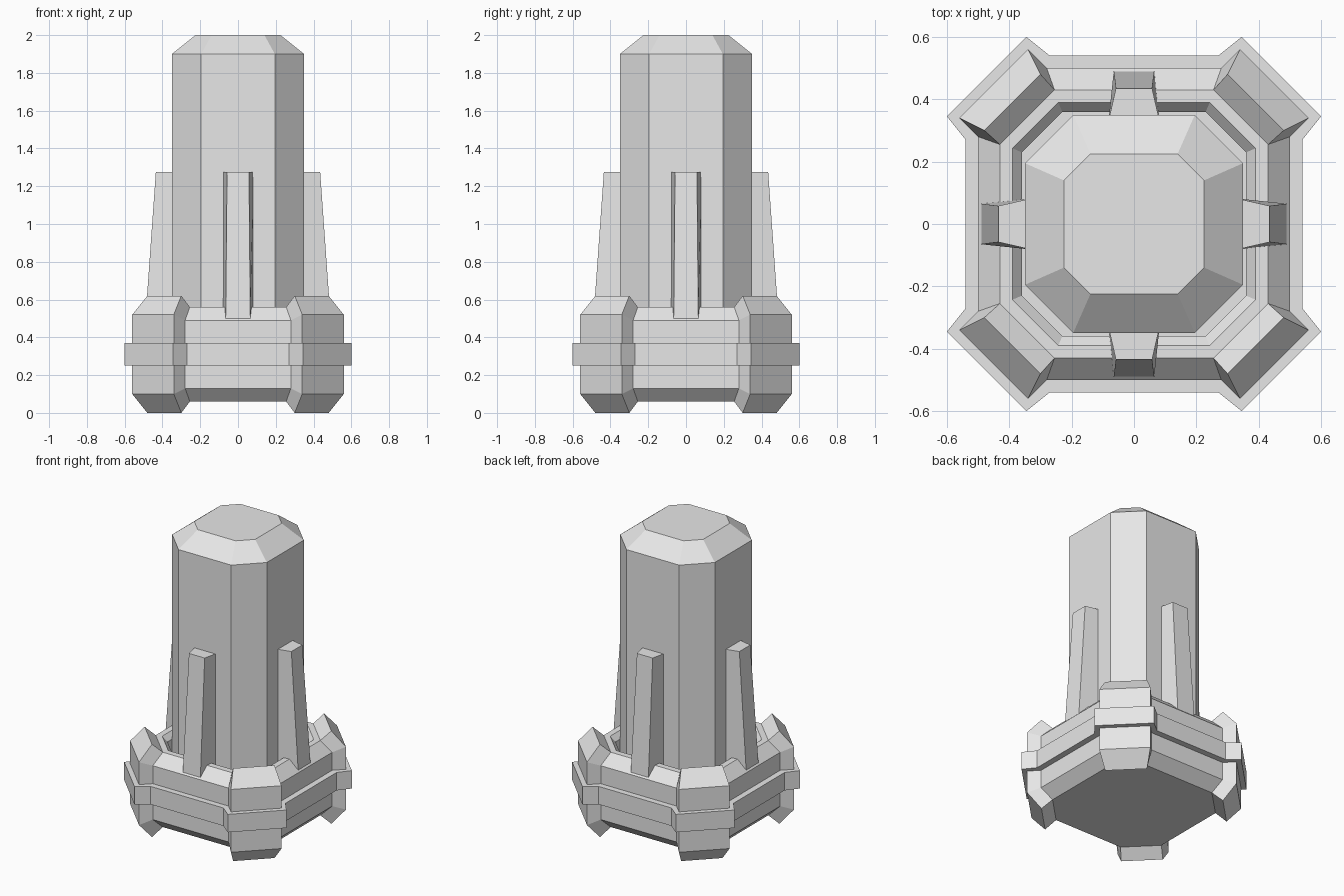
import bpy, bmesh
from math import pi
from mathutils import Matrix, Vector

cube = bpy.data.objects.get("Cube")
if cube:
    bpy.data.objects.remove(cube)

grey = bpy.data.materials.new("light grey")
grey.use_nodes = True
grey.diffuse_color = (0.8, 0.8, 0.8, 1)
grey.node_tree.nodes["Principled BSDF"].inputs["Base Color"].default_value = grey.diffuse_color


def loft(name, rings):
    """Skin closed rings of points from bottom to top and cap both ends."""
    bm = bmesh.new()
    loops = [[bm.verts.new(p) for p in ring] for ring in rings]
    n = len(loops[0])
    for low, high in zip(loops, loops[1:]):
        for i in range(n):
            j = (i + 1) % n
            bm.faces.new((low[i], low[j], high[j], high[i]))
    bm.faces.new(loops[0][::-1])
    bm.faces.new(loops[-1])
    bmesh.ops.remove_doubles(bm, verts=bm.verts, dist=1e-5)
    bmesh.ops.recalc_face_normals(bm, faces=bm.faces)
    mesh = bpy.data.meshes.new(name)
    bm.to_mesh(mesh)
    bm.free()
    mesh.materials.append(grey)
    obj = bpy.data.objects.new(name, mesh)
    bpy.context.collection.objects.link(obj)
    return obj


def four_sided(points):
    """Repeat the points of one side around the four sides."""
    return [Matrix.Rotation(k * pi / 2, 3, "Z") @ Vector(p)
            for k in range(4) for p in points]


def octagon(half_side, radius, z):
    return four_sided([(half_side, -radius, z), (radius, -half_side, z)])


def collar(side, corner):
    """Ring with a flat side point and a corner block point, each (x, depth, z)."""
    (ax, ad, az), (bx, bd, bz) = side, corner
    return four_sided([(ax, -ad, az), (bx, -bd, bz), (bd, -bx, bz), (ad, -ax, az)])


# Column with chamfered top
loft("column", [octagon(0.195, 0.35, 0.3), octagon(0.195, 0.35, 1.9),
                octagon(0.14, 0.225, 2.0)])

# Base collar with corner blocks and a raised band, symmetric about mid height
MID = 0.31
half = [
    ((0.27, 0.54, 0.37), (0.345, 0.60, 0.37)),     # band edge
    ((0.28, 0.50, 0.37), (0.34, 0.56, 0.37)),      # wall foot
    ((0.28, 0.50, 0.49), (0.34, 0.56, 0.52)),      # wall top
    ((0.255, 0.43, 0.56), (0.30, 0.48, 0.62)),     # chamfer and block ridge
    ((0.255, 0.43, 0.56), (0.255, 0.43, 0.56)),    # inner rim
]
flip = [tuple((x, d, 2 * MID - z) for x, d, z in pair) for pair in reversed(half)]
recess = [((x, d, z), (x, d, z)) for x, d, z in
          [(0.243, 0.39, 0.56), (0.23, 0.36, 0.525), (0.23, 0.36, 0.45)]]
loft("base_collar", [collar(*pair) for pair in flip + half + recess])

# Four tapered fins
for k, side in enumerate(("front", "left", "back", "right")):
    def section(outer, width, z):
        return [(-0.082, -0.33, z), (-width, -outer, z), (width, -outer, z), (0.082, -0.33, z)]
    fin = loft(side + "_fin", [section(0.49, 0.065, 0.5), section(0.435, 0.058, 1.275)])
    fin.data.transform(Matrix.Rotation(k * pi / 2, 4, "Z"))
